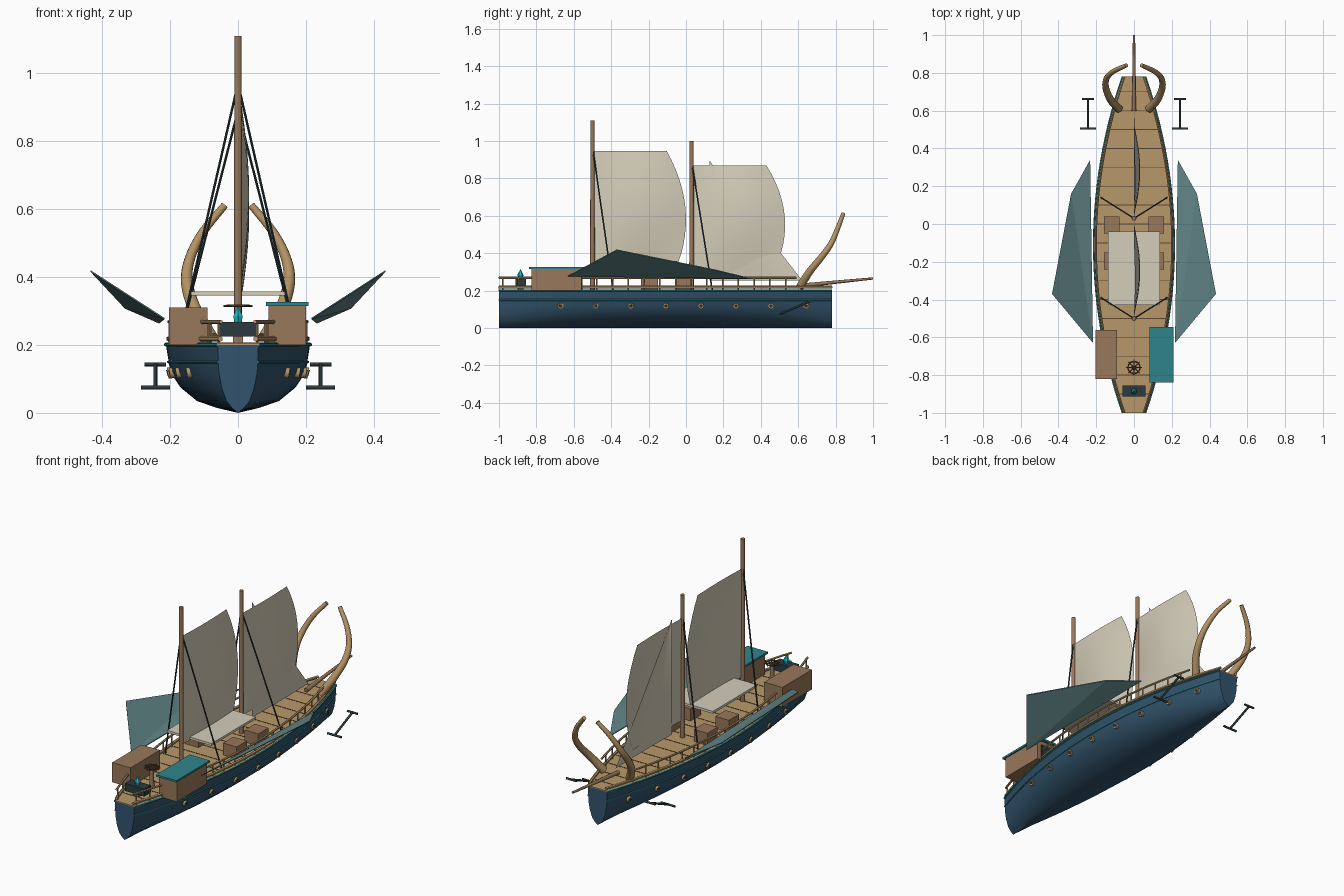
import bpy, bmesh, math
from mathutils import Vector, Matrix

if "Cube" in bpy.data.objects:
    bpy.data.objects.remove(bpy.data.objects["Cube"])


def mat(name, r, g, b):
    m = bpy.data.materials.new(name)
    lin = lambda c: ((c / 255 + 0.055) / 1.055) ** 2.4
    m.diffuse_color = (lin(r), lin(g), lin(b), 1)
    m.use_nodes = True
    m.node_tree.nodes["Principled BSDF"].inputs["Base Color"].default_value = m.diffuse_color
    return m


HULL = mat("navy hull", 50, 84, 108)
TEAL = mat("teal trim", 46, 132, 140)
DECK = mat("deck tan", 184, 153, 106)
WOOD = mat("brown wood", 153, 120, 91)
SEAM = mat("dark wood", 92, 70, 48)
SAIL = mat("sail cream", 212, 205, 185)
HORN = mat("horn tan", 178, 146, 100)
IRON = mat("dark iron", 44, 58, 62)
WING = mat("slate wing", 98, 134, 136)
CYAN = mat("cyan crystal", 30, 185, 200)


def finish(name, bm, material, smooth=False):
    bmesh.ops.recalc_face_normals(bm, faces=bm.faces)
    me = bpy.data.meshes.new(name)
    bm.to_mesh(me)
    bm.free()
    me.materials.append(material)
    ob = bpy.data.objects.new(name, me)
    bpy.context.collection.objects.link(ob)
    if smooth:
        bpy.ops.object.select_all(action='DESELECT')
        ob.select_set(True)
        bpy.context.view_layer.objects.active = ob
        bpy.ops.object.shade_smooth_by_angle(angle=math.radians(50))
    return ob


def boxes(name, spans, material):
    """Each span is x0, x1, y0, y1, z0, z1."""
    bm = bmesh.new()
    for x0, x1, y0, y1, z0, z1 in spans:
        m = Matrix.Translation(((x0 + x1) / 2, (y0 + y1) / 2, (z0 + z1) / 2))
        m = m @ Matrix.Diagonal((x1 - x0, y1 - y0, z1 - z0, 1))
        bmesh.ops.create_cube(bm, size=1, matrix=m)
    return finish(name, bm, material)


def tubes(name, paths, material, sides=8):
    """Each path is (points, start radius, end radius)."""
    bm = bmesh.new()
    for pts, r0, r1 in paths:
        pts = [Vector(p) for p in pts]
        rings = []
        for i, p in enumerate(pts):
            d = (pts[min(i + 1, len(pts) - 1)] - pts[max(i - 1, 0)]).normalized()
            ref = Vector((1, 0, 0)) if abs(d.x) < 0.8 else Vector((0, 0, 1))
            a = d.cross(ref).normalized()
            b = d.cross(a)
            r = r0 + (r1 - r0) * i / (len(pts) - 1)
            angles = [2 * math.pi * k / sides for k in range(sides)]
            rings.append([bm.verts.new(p + r * (a * math.cos(t) + b * math.sin(t))) for t in angles])
        for A, B in zip(rings, rings[1:]):
            for k in range(sides):
                bm.faces.new((A[k], A[(k + 1) % sides], B[(k + 1) % sides], B[k]))
        bm.faces.new(rings[0])
        bm.faces.new(rings[-1])
    return finish(name, bm, material, True)


def half_width(y):
    return 0.06 + 0.152 * (1 - ((y + 0.11) / 0.89) ** 2)


def edge(s, z, scale=1.0, inset=0.0, n=28):
    ys = [-1 + 1.78 * i / n for i in range(n + 1)]
    return [(s * (half_width(y) * scale - inset), y, z) for y in ys]


# Hull: one cross-section widened along the length
section = [(0, 0), (0.3, 0.015), (0.57, 0.035), (0.8, 0.075), (0.94, 0.12), (1, 0.2)]
outline = [(-x, z) for x, z in section[:0:-1]] + section
bm = bmesh.new()
rings = [[bm.verts.new((x * p[0], p[1], z)) for x, z in outline] for p in edge(1, 0)]
for A, B in zip(rings, rings[1:]):
    for k in range(len(outline) - 1):
        bm.faces.new((A[k], A[k + 1], B[k + 1], B[k]))
bm.faces.new(rings[0])
bm.faces.new(rings[-1])
finish("hull", bm, HULL, True)

# Deck, plank seams
bm = bmesh.new()
bm.faces.new([bm.verts.new(p) for p in edge(1, 0.2) + edge(-1, 0.2)[::-1]])
top = bmesh.ops.extrude_face_region(bm, geom=bm.faces[:])['geom']
bmesh.ops.translate(bm, verts=[v for v in top if isinstance(v, bmesh.types.BMVert)], vec=(0, 0, 0.005))
finish("deck", bm, DECK)
seams = []
for i in range(17):
    y = -0.9 + 0.1 * i
    w = half_width(y) - 0.015
    seams.append((-w, w, y - 0.002, y + 0.002, 0.204, 0.2065))
boxes("deck_seams", seams, SEAM)

# Trim bands, rails, posts and portholes on both sides
trim, rails, ports, glass = [], [], [], []
for s in (-1, 1):
    trim += [(edge(s, 0.201), 0.006, 0.006), (edge(s, 0.15, 0.965), 0.0045, 0.0045)]
    rails += [(edge(s, 0.218, 1, 0.008), 0.008, 0.008)]
    rails += [(edge(s, 0.268, 1, 0.01)[:26], 0.006, 0.006)]
    for i in range(20):
        y = -0.98 + 0.084 * i
        x = s * (half_width(y) - 0.01)
        rails.append(([(x, y, 0.2), (x, y, 0.268)], 0.004, 0.004))
    for i in range(8):
        y = -0.67 + 0.1875 * i
        x = half_width(y) * 0.94
        ports.append(([(s * (x - 0.01), y, 0.12), (s * (x + 0.008), y, 0.117)], 0.016, 0.016))
        glass.append(([(s * x, y, 0.12), (s * (x + 0.01), y, 0.117)], 0.009, 0.009))
tubes("hull_trim", trim, TEAL, 6)
tubes("railings", rails, DECK, 6)
tubes("porthole_rings", ports, HORN, 12)
tubes("porthole_glass", glass, IRON, 12)

# Masts, bowsprit and shrouds
masts = [(-0.5, 1.11, 0.97), (0.03, 1.0, 0.89)]
tubes("masts", [([(0, y, 0.2), (0, y, z)], 0.013, 0.011) for y, z, _ in masts], WOOD, 10)
tubes("bowsprit", [([(0, 0.6, 0.225), (0, 1.0, 0.265)], 0.012, 0.006)], WOOD)
tubes("shrouds", [([(0, y, z), (s * 0.175, y + 0.11, 0.205)], 0.004, 0.004)
                  for y, _, z in masts for s in (-1, 1)], IRON, 6)


# Sails: billowed sheets
def sail(name, corner, billow=0.033, n=12):
    bm = bmesh.new()
    grid = []
    for j in range(n + 1):
        row = []
        for i in range(n + 1):
            u, v = i / n, j / n
            y, z = corner(u, v)
            x = billow * math.sin(math.pi * u) * (0.15 + 0.85 * math.sin(math.pi * v))
            row.append(bm.verts.new((x, y, z)))
        grid.append(row)
    for A, B in zip(grid, grid[1:]):
        for i in range(n):
            bm.faces.new((A[i], A[i + 1], B[i + 1], B[i]))
    bmesh.ops.remove_doubles(bm, verts=bm.verts, dist=0.0005)
    return finish(name, bm, SAIL, True)


def square_sail(y0, peak, zmid, k, z0, z1):
    def corner(u, v):
        z = z0 + (z1 - z0) * v
        return y0 + (peak - k * (z - zmid) ** 2 - y0) * u, z
    return corner


sail("aft_sail", square_sail(-0.49, 0.0, 0.58, 0.77, 0.34, 0.945))
sail("fore_sail", square_sail(0.04, 0.53, 0.55, 0.98, 0.3, 0.87))
sail("jib_sail", lambda u, v: (0.125 + 0.495 * u * (1 - v), 0.255 + 0.64 * v), 0.02)

# Awning over the middle deck
boxes("awning", [(-0.138, 0.138, -0.43, -0.04, 0.345, 0.358)], SAIL)

# Curved horns at the bow
ctrl = [Vector(p) for p in ((0.08, 0.61, 0.22), (0.125, 0.66, 0.30), (0.15, 0.725, 0.38),
                            (0.143, 0.775, 0.45), (0.105, 0.81, 0.53), (0.04, 0.84, 0.61))]
ext = [2 * ctrl[0] - ctrl[1]] + ctrl + [2 * ctrl[-1] - ctrl[-2]]
path = []
for a, b, c, d in zip(ext, ext[1:], ext[2:], ext[3:]):
    for t in (0, 0.25, 0.5, 0.75):
        path.append(b + 0.5 * t * (c - a + t * (2 * a - 5 * b + 4 * c - d + t * (3 * (b - c) + d - a))))
path.append(ctrl[-1])
tubes("horns", [([(s * p.x, p.y, p.z) for p in path], 0.022, 0.011) for s in (-1, 1)], HORN, 12)

# Side wings: thin angled fins
bm = bmesh.new()
for s in (-1, 1):
    pts = [(0.232, 0.34, 0.268), (0.333, 0.16, 0.312), (0.434, -0.37, 0.42), (0.217, -0.63, 0.28)]
    v = [bm.verts.new((s * x, y, z)) for x, y, z in pts]
    w = [bm.verts.new((s * x, y, z - 0.005)) for x, y, z in pts]
    for q in (v, w):
        bm.faces.new((q[0], q[1], q[3]))
        bm.faces.new((q[1], q[2], q[3]))
    for k in range(4):
        n = (k + 1) % 4
        bm.faces.new((v[k], v[n], w[n], w[k]))
finish("side_wings", bm, WING)

# Anchors hanging beside the bow
anchors = []
for s in (-1, 1):
    for a, b in (((0.243, 0.505, 0.075), (0.243, 0.662, 0.143)),
                 ((0.2, 0.505, 0.075), (0.286, 0.505, 0.075)),
                 ((0.212, 0.662, 0.143), (0.275, 0.662, 0.143))):
        anchors.append(([(s * a[0], *a[1:]), (s * b[0], *b[1:])], 0.006, 0.006))
tubes("anchors", anchors, IRON, 8)

# Deck houses and crates
boxes("deck_houses", [(-0.203, -0.09, -0.82, -0.56, 0.2, 0.31),
                      (0.09, 0.2, -0.825, -0.56, 0.2, 0.315)], WOOD)
boxes("house_roof", [(0.083, 0.208, -0.84, -0.545, 0.315, 0.326)], TEAL)
boxes("house_door", [(0.115, 0.175, -0.561, -0.553, 0.205, 0.29)], IRON)
boxes("crates", [(x - 0.042, x + 0.042, y - 0.045, y + 0.045, 0.2, 0.272)
                 for x in (-0.118, 0.118) for y in (-0.005, -0.195)], WOOD)

# Steering wheel lying flat on its post
tubes("wheel_post", [([(0, -0.76, 0.2), (0, -0.76, 0.315)], 0.014, 0.01)], WOOD)
ring = [(0.032 * math.cos(a), -0.76 + 0.032 * math.sin(a), 0.315)
        for a in [math.pi * k / 12 for k in range(25)]]
spokes = []
for k in range(4):
    c, d = 0.042 * math.cos(math.pi * k / 4), 0.042 * math.sin(math.pi * k / 4)
    spokes.append(([(-c, -0.76 - d, 0.315), (c, -0.76 + d, 0.315)], 0.003, 0.003))
tubes("steering_wheel", [(ring, 0.004, 0.004)] + spokes, SEAM, 6)

# Control console with a crystal
boxes("console", [(-0.06, 0.06, -0.912, -0.855, 0.225, 0.267)], IRON)
boxes("console_stand", [(-0.015, 0.015, -0.898, -0.868, 0.2, 0.225)], WOOD)
tubes("crystal", [([(0, -0.885, 0.265), (0, -0.885, 0.285)], 0.012, 0.016),
                  ([(0, -0.885, 0.285), (0, -0.885, 0.312)], 0.016, 0.002)], CYAN, 6)
